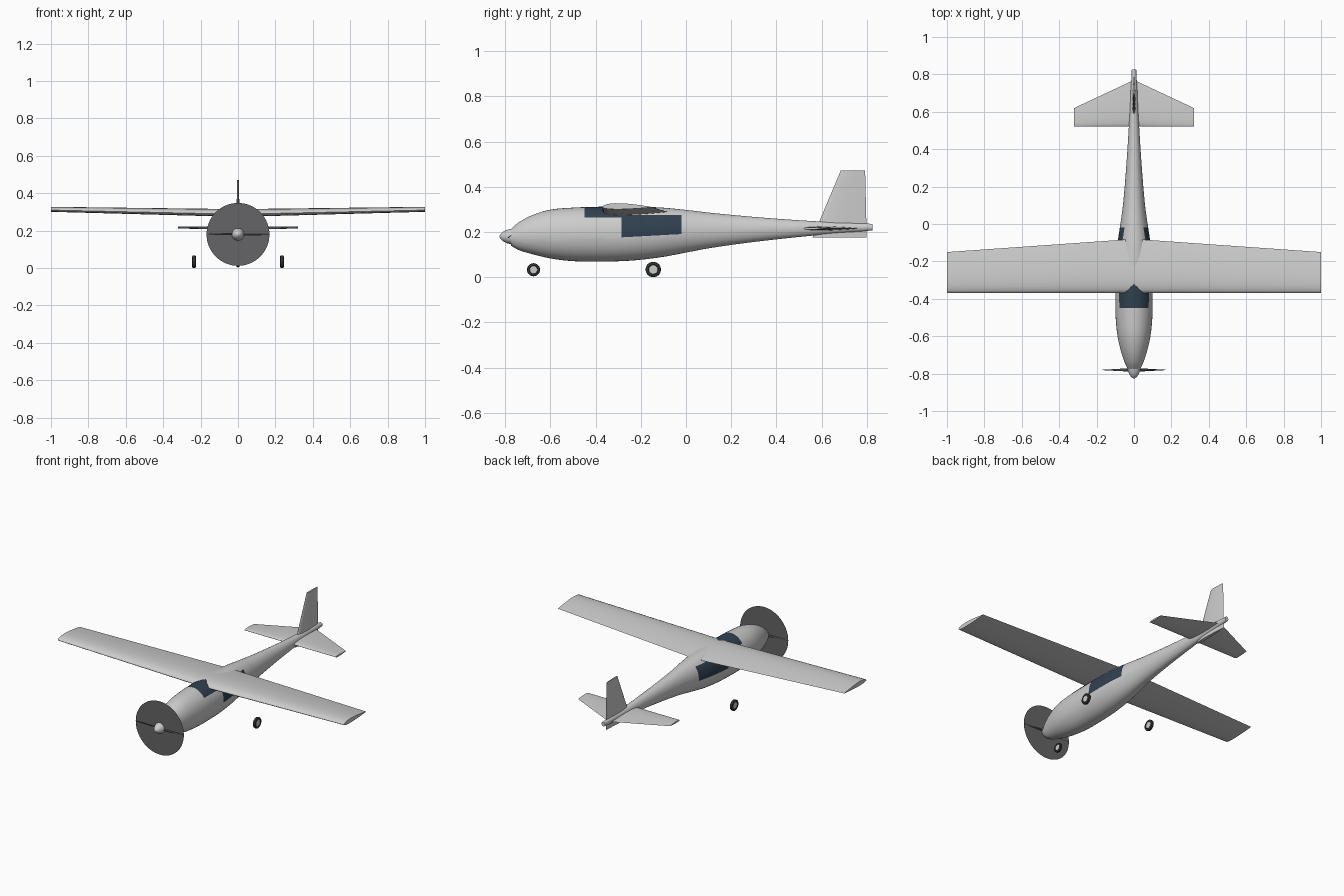
import bpy, bmesh, math
from mathutils import Vector

cube = bpy.data.objects.get("Cube")
if cube:
    bpy.data.objects.remove(cube, do_unlink=True)


def material(name, *rgb):
    m = bpy.data.materials.new(name)
    m.use_nodes = True
    m.diffuse_color = (*rgb, 1)
    m.node_tree.nodes["Principled BSDF"].inputs["Base Color"].default_value = (*rgb, 1)
    return m


BODY = material("light grey paint", 0.60, 0.61, 0.60)
GLASS = material("dark blue glass", 0.03, 0.052, 0.08)
BLUR = material("propeller disc grey", 0.13, 0.13, 0.135)
DARK = material("blade dark grey", 0.06, 0.06, 0.065)
TYRE = material("black rubber", 0.03, 0.03, 0.03)


def finish(bm, name, *mats):
    bmesh.ops.recalc_face_normals(bm, faces=bm.faces)
    mesh = bpy.data.meshes.new(name)
    bm.to_mesh(mesh)
    bm.free()
    for m in mats:
        mesh.materials.append(m)
    ob = bpy.data.objects.new(name, mesh)
    bpy.context.collection.objects.link(ob)
    bpy.ops.object.select_all(action='DESELECT')
    ob.select_set(True)
    bpy.context.view_layer.objects.active = ob
    bpy.ops.object.shade_smooth_by_angle(angle=math.radians(35))
    return ob


def loft(rings):
    """Skin a list of equal closed rings and cap both ends."""
    bm = bmesh.new()
    vs = [[bm.verts.new(p) for p in r] for r in rings]
    n = len(vs[0])
    for a, b in zip(vs, vs[1:]):
        for i in range(n):
            j = (i + 1) % n
            bm.faces.new((a[i], a[j], b[j], b[i]))
    bm.faces.new(vs[0])
    bm.faces.new(vs[-1])
    return bm


def ellipse(y, hw, zc, hh, n=40):
    return [Vector((hw * math.cos(a), y, zc + hh * math.sin(a)))
            for a in (2 * math.pi * i / n for i in range(n))]


def airfoil(front, back, thick, upper=0.5, n=12):
    """Closed (chord, height) outline, round in front and thin at the back."""
    def h(t):
        return 2 * (1.485 * t ** 0.5 - 0.63 * t - 1.758 * t**2 + 1.4215 * t**3 - 0.5075 * t**4)
    ts = [(1 - math.cos(math.pi * i / n)) / 2 for i in range(n + 1)]
    top = [(t, h(t) * thick * upper) for t in ts]
    low = [(t, -h(t) * thick * (1 - upper)) for t in ts[1:-1]]
    return [(front + (back - front) * t, z) for t, z in top + low[::-1]]


# Fuselage: y, half width, top, bottom
stations = [
    (-0.775, 0.034, 0.213, 0.140), (-0.74, 0.050, 0.243, 0.120),
    (-0.68, 0.070, 0.275, 0.102), (-0.60, 0.088, 0.299, 0.083),
    (-0.50, 0.098, 0.308, 0.071), (-0.38, 0.100, 0.312, 0.069),
    (-0.25, 0.098, 0.313, 0.073), (-0.12, 0.090, 0.309, 0.087),
    (0.00, 0.073, 0.298, 0.109), (0.10, 0.059, 0.286, 0.128),
    (0.30, 0.042, 0.267, 0.156), (0.55, 0.026, 0.249, 0.183),
    (0.825, 0.012, 0.236, 0.207)]


def smooth_stations(pts, steps=4):
    """Spline through the stations with slopes taken along y."""
    def slope(i, k):
        a, b = pts[max(i - 1, 0)], pts[min(i + 1, len(pts) - 1)]
        return (b[k] - a[k]) / (b[0] - a[0])
    for i in range(len(pts) - 1):
        p, q = pts[i], pts[i + 1]
        d = q[0] - p[0]
        for s in range(steps):
            t = s / steps
            f = 3 * t**2 - 2 * t**3
            yield [p[0] + d * t] + [
                p[k] + (q[k] - p[k]) * f
                + d * (slope(i, k) * t * (1 - t)**2 - slope(i + 1, k) * t * t * (1 - t))
                for k in (1, 2, 3)]
    yield pts[-1]


bm = loft([ellipse(y, w, (t + b) / 2, (t - b) / 2) for y, w, t, b in smooth_stations(stations)])

# Cut the window outlines into the skin and colour the faces inside them
SILL, SLOPE, SHIELD, HEAD = 0.192, 0.055, 0.264, 0.275
cuts = [((0, y, 0), (0, 1, 0)) for y in (-0.45, -0.285, -0.02)]
cuts += [((0, 0, z), (0, 0, 1)) for z in (SHIELD, HEAD)]
cuts += [((0, 0, SILL), (0, -SLOPE, 1))]
for co, no in cuts:
    bmesh.ops.bisect_plane(bm, geom=bm.verts[:] + bm.edges[:] + bm.faces[:],
                           plane_co=co, plane_no=no, dist=1e-5)
for f in bm.faces:
    c = f.calc_center_median()
    shield = -0.45 < c.y < -0.285 and c.z > SHIELD
    side = -0.285 < c.y < -0.02 and SILL + SLOPE * c.y < c.z < HEAD
    f.material_index = int(shield or side)
finish(bm, "fuselage", BODY, GLASS)

# Main wing with slight dihedral
rings = []
for x in (-1, 0, 1):
    tip = abs(x)
    prof = airfoil(-0.37, -0.08 - 0.07 * tip, 0.042 - 0.015 * tip, 0.65)
    rings.append([(x, y, 0.288 + 0.022 * tip + z) for y, z in prof])
finish(loft(rings), "wing", BODY)

# Tailplane
rings = []
for x in (-0.32, 0, 0.32):
    tip = abs(x) / 0.32
    prof = airfoil(0.52, 0.77 - 0.15 * tip, 0.02 - 0.01 * tip)
    rings.append([(x, y, 0.216 + z) for y, z in prof])
finish(loft(rings), "tailplane", BODY)

# Fin, reaching a little below the tail
rings = [[(h, y, z) for y, h in airfoil(a, b, t)]
         for z, a, b, t in ((0.175, 0.56, 0.80, 0.02), (0.472, 0.685, 0.793, 0.01))]
finish(loft(rings), "fin", BODY)

# Spinner and propeller
HUB = Vector((0, -0.78, 0.18))
finish(loft([ellipse(y, r, HUB.z, r, 24) for y, r in
             ((-0.825, 0.004), (-0.82, 0.012), (-0.81, 0.021), (-0.795, 0.029), (-0.775, 0.034))]),
       "spinner", BODY)

for side, label in ((1, "left"), (-1, "right")):
    rings = []
    for r, chord, deg in ((0.01, 0.02, 50), (0.06, 0.024, 35), (0.12, 0.018, 22), (0.168, 0.008, 15)):
        a = math.radians(deg)
        rings.append([HUB + Vector((side * r, c * math.sin(a) + h * math.cos(a),
                                    side * (c * math.cos(a) - h * math.sin(a)) * 0.6))
                      for c, h in airfoil(-chord / 2, chord / 2, chord * 0.2, n=6)])
    finish(loft(rings), label + "_propeller_blade", DARK)

bm = bmesh.new()
bm.faces.new([bm.verts.new(p) for p in ellipse(HUB.y, 0.168, HUB.z, 0.168, 64)])
finish(bm, "propeller_disc", BLUR)


# Wheels: rounded tyre with pale hub faces
def wheel(name, x, y, z, r, w):
    outline = [(-0.8, 0.58), (-1, 0.64), (-1, 0.82), (-0.7, 0.96), (0, 1),
               (0.7, 0.96), (1, 0.82), (1, 0.64), (0.8, 0.58)]
    rings = [[(x + u * w, p.x, p.z) for p in
              (q + Vector((0, y, 0)) for q in ellipse(0, k * r, z, k * r, 28))]
             for u, k in outline]
    rings = [[(px, py + y, pz) for px, py, pz in ring] for ring in rings]
    bm = loft(rings)
    for f in bm.faces:
        f.material_index = int(len(f.verts) > 4)
    finish(bm, name, TYRE, BODY)


wheel("nose_wheel", 0, -0.675, 0.033, 0.029, 0.009)
wheel("left_main_wheel", 0.235, -0.145, 0.034, 0.034, 0.010)
wheel("right_main_wheel", -0.235, -0.145, 0.034, 0.034, 0.010)
